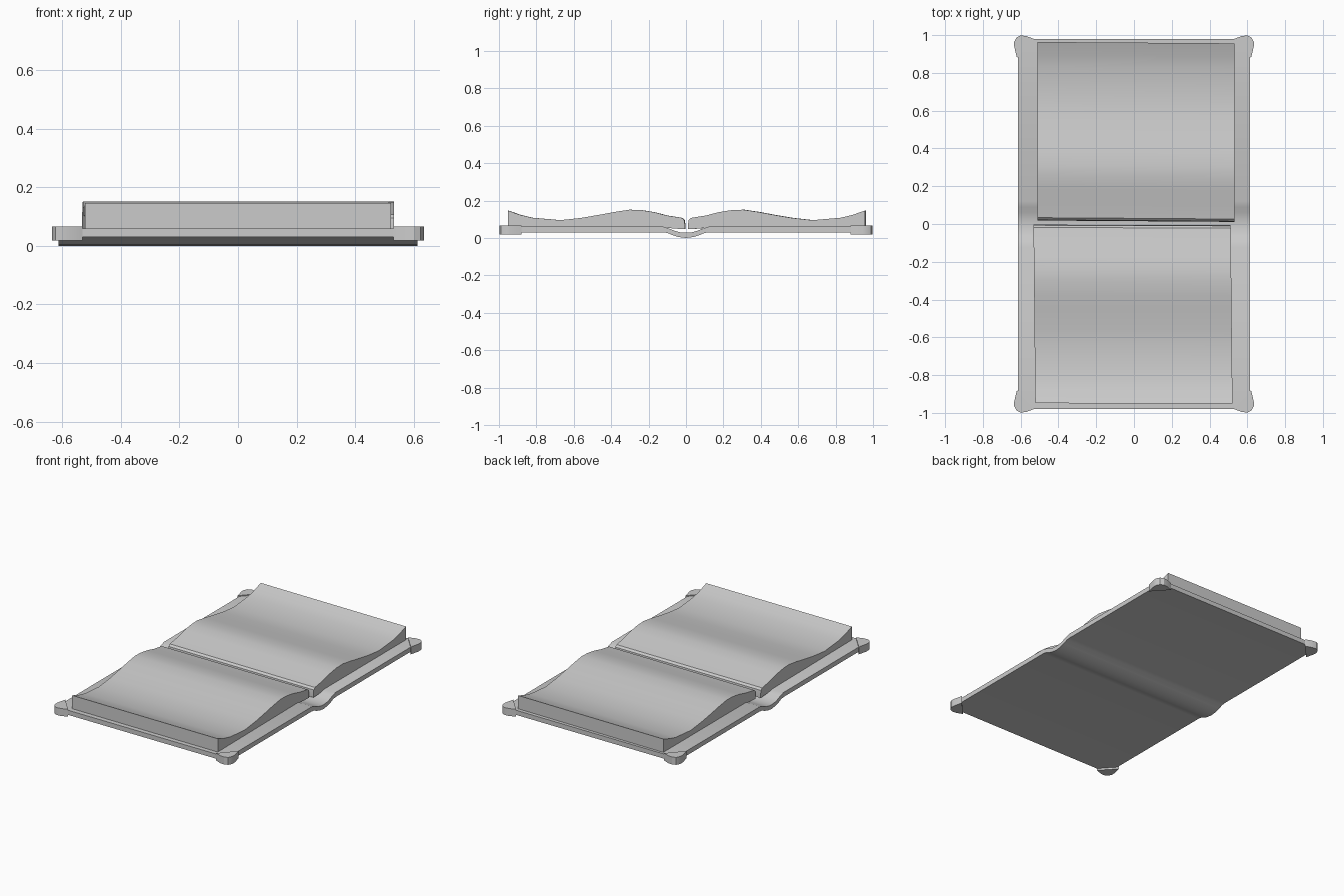
import bpy, bmesh
from mathutils import Vector

if "Cube" in bpy.data.objects:
    bpy.data.objects.remove(bpy.data.objects["Cube"])


def prism(name, outline, depth, shear=None):
    """Closed solid: 3D outline extruded along the depth vector."""
    bm = bmesh.new()
    face = bm.faces.new([bm.verts.new(p) for p in outline])
    ext = bmesh.ops.extrude_face_region(bm, geom=[face], use_keep_orig=True)
    moved = [g for g in ext["geom"] if isinstance(g, bmesh.types.BMVert)]
    bmesh.ops.translate(bm, verts=moved, vec=Vector(depth))
    if shear:
        for v in bm.verts:
            v.co = shear(v.co.copy())
    bmesh.ops.recalc_face_normals(bm, faces=bm.faces)
    mesh = bpy.data.meshes.new(name)
    bm.to_mesh(mesh)
    bm.free()
    ob = bpy.data.objects.new(name, mesh)
    bpy.context.collection.objects.link(ob)
    bpy.ops.object.select_all(action='DESELECT')
    ob.select_set(True)
    bpy.context.view_layer.objects.active = ob
    bpy.ops.object.shade_smooth_by_angle(angle=0.5)
    return ob


# Cover: thin board with a sagging spine
half_low = [(0, 0), (0.04, 0.005), (0.07, 0.014), (0.10, 0.027), (0.125, 0.03), (0.98, 0.03)]
half_top = [(0.98, 0.06), (0.12, 0.06), (0.09, 0.05), (0.06, 0.038), (0.03, 0.03), (0, 0.028)]
right = half_low + half_top
left = [(-y, z) for y, z in reversed(right)][1:-1]
prism("book_cover", [(-0.613, y, z) for y, z in right + left], (1.226, 0, 0))

# Page blocks: wavy top, slightly misaligned with each other
page = [(0.005, 0.047), (0.005, 0.075), (0.008, 0.095), (0.02, 0.107), (0.10, 0.120),
        (0.17, 0.138), (0.24, 0.149), (0.30, 0.151), (0.38, 0.139), (0.46, 0.124),
        (0.56, 0.107), (0.67, 0.095), (0.82, 0.108), (0.88, 0.122), (0.95, 0.146),
        (0.95, 0.057), (0.12, 0.057), (0.06, 0.05)]
prism("back_pages", [(-0.522, y + 0.01, z) for y, z in page], (1.044, 0, 0),
      lambda p: Vector((p.x + 0.01, p.y - 0.007 * p.x, p.z)))
prism("front_pages", [(-0.522, -y, z) for y, z in page], (1.044, 0, 0),
      lambda p: Vector((p.x - 0.01 - 0.01 * p.y, p.y - 0.003 * p.x, p.z)))

# Corner guards: rounded triangular caps
cap = [(0.53, 0.98), (0.57, 0.995), (0.60, 0.998), (0.622, 0.988),
       (0.634, 0.965), (0.634, 0.94), (0.62, 0.88)]
for sx in (-1, 1):
    for sy in (-1, 1):
        name = f"corner_guard_{'back' if sy > 0 else 'front'}_{'right' if sx > 0 else 'left'}"
        prism(name, [(sx * x, sy * y, 0.018) for x, y in cap], (0, 0, 0.048))
